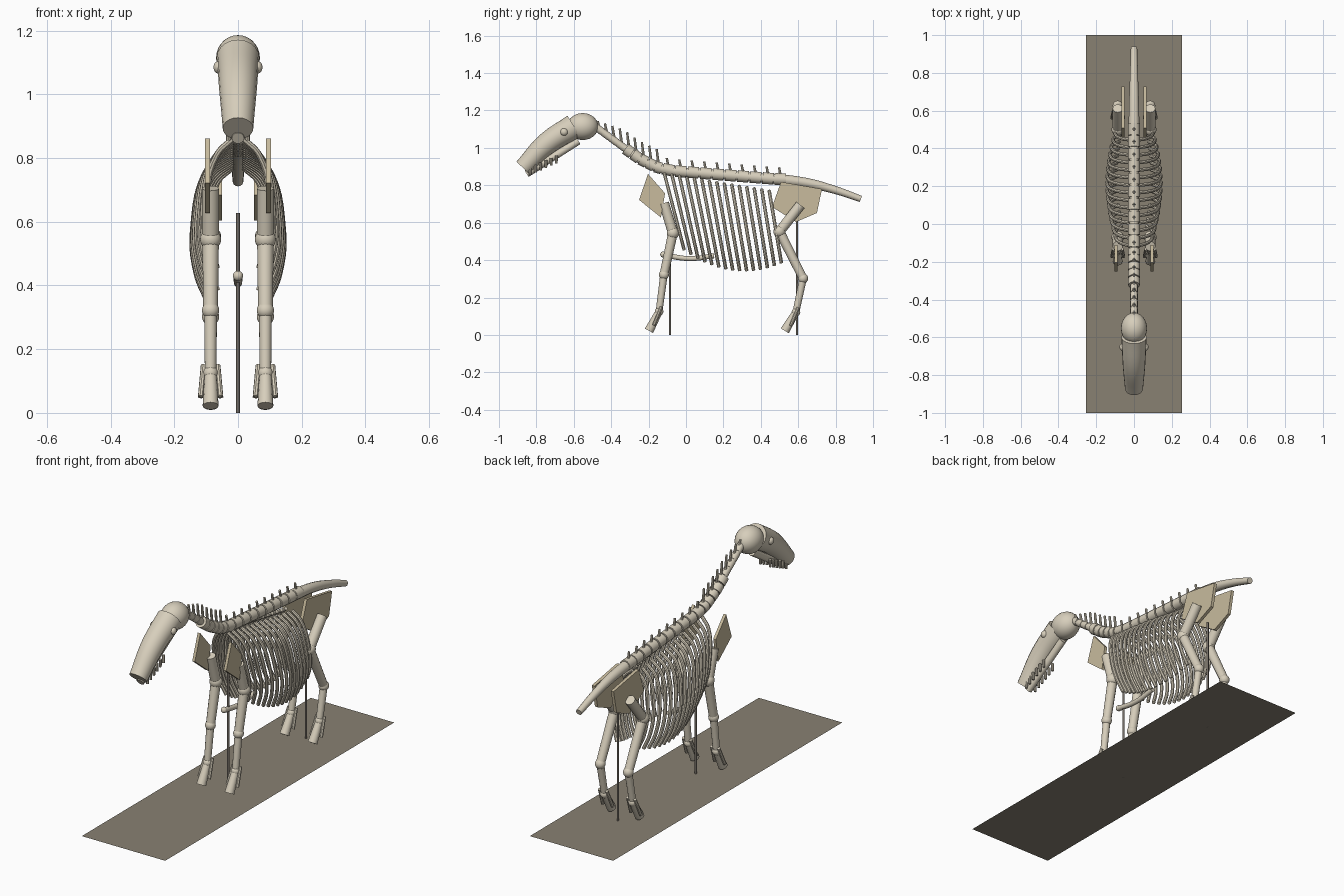
import bpy, bmesh, math
from mathutils import Vector

if "Cube" in bpy.data.objects:
    bpy.data.objects.remove(bpy.data.objects["Cube"])


def material(name, rgb):
    m = bpy.data.materials.new(name)
    m.diffuse_color = (*rgb, 1)
    m.use_nodes = True
    m.node_tree.nodes["Principled BSDF"].inputs["Base Color"].default_value = m.diffuse_color
    return m


BONE = material("bone", (0.68, 0.62, 0.50))
PLATE = material("flat_bone", (0.58, 0.50, 0.34))
STEEL = material("steel", (0.16, 0.14, 0.12))
BASE = material("base", (0.25, 0.22, 0.17))


def tubes(name, paths, mat=BONE, smooth=False, res=4):
    """Round tubes; each path is a list of (x, y, z, radius)."""
    cu = bpy.data.curves.new(name, 'CURVE')
    cu.dimensions = '3D'
    cu.bevel_depth = 1.0
    cu.bevel_resolution = res
    cu.resolution_u = 6
    cu.use_fill_caps = True
    for path in paths:
        sp = cu.splines.new('BEZIER' if smooth else 'POLY')
        pts = sp.bezier_points if smooth else sp.points
        pts.add(len(path) - 1)
        for p, (x, y, z, r) in zip(pts, path):
            p.co = (x, y, z) if smooth else (x, y, z, 1)
            p.radius = r
            if smooth:
                p.handle_left_type = p.handle_right_type = 'AUTO'
    cu.materials.append(mat)
    ob = bpy.data.objects.new(name, cu)
    bpy.context.collection.objects.link(ob)
    return ob


def ball(name, loc, size):
    bpy.ops.mesh.primitive_uv_sphere_add(segments=24, ring_count=14, location=loc)
    ob = bpy.context.object
    ob.name = name
    ob.scale = size
    ob.data.materials.append(BONE)


def plate(name, x, thick, outline):
    """Flat polygon in the yz plane, extruded along x."""
    bm = bmesh.new()
    f = bm.faces.new([bm.verts.new((x - thick / 2, y, z)) for y, z in outline])
    ext = bmesh.ops.extrude_face_region(bm, geom=[f])
    bmesh.ops.translate(bm, vec=(thick, 0, 0),
                        verts=[v for v in ext["geom"] if isinstance(v, bmesh.types.BMVert)])
    bmesh.ops.recalc_face_normals(bm, faces=bm.faces)
    me = bpy.data.meshes.new(name)
    bm.to_mesh(me)
    bm.free()
    me.materials.append(PLATE)
    bpy.context.collection.objects.link(bpy.data.objects.new(name, me))


# display base and support rods
bpy.ops.mesh.primitive_plane_add(size=1)
base = bpy.context.object
base.name = "display_base"
base.scale = (0.51, 2, 1)
base.data.materials.append(BASE)
tubes("support_rods", [[(0, y, 0, 0.006), (0, y, 0.627, 0.006)] for y in (-0.085, 0.594)], STEEL)

# spine: thin core, vertebrae and tail
SPINE = [(-0.48, 1.11), (-0.33, 1.0), (-0.25, 0.943), (-0.16, 0.897), (-0.08, 0.878),
         (0.12, 0.862), (0.50, 0.832)]


def spine_z(y):
    for (y0, z0), (y1, z1) in zip(SPINE, SPINE[1:]):
        if y <= y1:
            return z0 + (z1 - z0) * (y - y0) / (y1 - y0)
    return SPINE[-1][1]


tubes("spine_core", [[(0, y, z, 0.018 if y < -0.3 else 0.024) for y, z in SPINE]], smooth=True)
tubes("tail", [[(0, 0.47, 0.834, 0.03), (0, 0.65, 0.812, 0.026),
                (0, 0.80, 0.774, 0.021), (0, 0.935, 0.727, 0.017)]], smooth=True)
neck_y = [-0.465 + 0.0395 * i for i in range(9)]
back_y = [-0.095 + 0.0667 * i for i in range(10)]
vertebrae, spines = [], []
for ys, half in ((neck_y, 0.017), (back_y, 0.029)):
    for y in ys:
        r = 0.02 if y < -0.33 else 0.031
        vertebrae.append([(0, y + s * half, spine_z(y + s * half), r) for s in (-1, 1)])
        h = min(0.10, 0.045 + 0.4 * (y + 0.465)) if y < -0.12 else 0.064
        spines.append([(0, y + 0.004, spine_z(y), 0.008), (0, y - 0.008, spine_z(y) + h, 0.006)])
tubes("vertebrae", vertebrae)
tubes("vertebra_spines", spines, res=2)

# skull
ball("cranium", (0, -0.552, 1.114), (0.069, 0.083, 0.072))
tubes("snout", [[(0, -0.598, 1.115, 0.067), (0, -0.742, 1.024, 0.060),
                 (0, -0.872, 0.893, 0.048)]], smooth=True, res=8)
tubes("lower_jaw", [[(0, -0.575, 1.037, 0.02), (0, -0.72, 0.945, 0.02),
                     (0, -0.852, 0.862, 0.02)]], smooth=True)
teeth = []
for s in (-1, 1):
    ball("eye", (s * 0.06, -0.652, 1.085), (0.017, 0.02, 0.02))
    for i in range(6):
        y, z = -0.833 + 0.028 * i, 0.872 + 0.0125 * i
        teeth.append([(s * 0.03, y, z + 0.025, 0.008), (s * 0.03, y, z - 0.017, 0.007)])
tubes("teeth", teeth, res=2)

# rib cage and breastbone
ribs = []
for i in range(15):
    t = i / 14
    bulge = math.sin(math.pi * (0.12 + 0.76 * t))
    w = 0.075 + 0.066 * bulge
    y0, tilt = -0.115 + 0.56 * t, 0.105 - 0.04 * t
    zt = 0.86 - 0.09 * t
    zb = 0.455 - 0.36 * t + 0.29 * t * t
    h = zt - zb
    for s in (-1, 1):
        ribs.append([(s * a * w if a else s * 0.018, y0 + tilt * k, zt - h * k, 0.0095)
                     for a, k in ((0, 0), (0.66, 0.12), (1.0, 0.5), (0.93, 0.8), (0.66, 1.0))])
tubes("ribs", ribs, smooth=True, res=2)
tubes("breastbone", [[(0, -0.122, 0.428, 0.014), (0, 0.02, 0.408, 0.013),
                      (0, 0.15, 0.423, 0.013)]], smooth=True)
ball("breastbone_knob", (0, -0.122, 0.43), (0.016, 0.016, 0.016))

# limbs: (y, z) joints from the top down to the hoof tip
LIMBS = {
    "front": [(-0.118, 0.705), (-0.07, 0.545), (-0.118, 0.322), (-0.144, 0.125), (-0.198, 0.022)],
    "hind": [(0.612, 0.695), (0.50, 0.553), (0.626, 0.302), (0.588, 0.122), (0.528, 0.022)],
}
RADII = [(0.027, 0.027), (0.026, 0.023), (0.020, 0.018), (0.019, 0.025)]
for s, side in ((-1, "right"), (1, "left")):
    x = s * 0.086
    for kind, js in LIMBS.items():
        tubes(f"{kind}_leg_bones_{side}",
              [[(x, *a, ra), (x, *b, rb)] for a, b, (ra, rb) in zip(js, js[1:], RADII)])
        for (y, z), r in zip(js[1:4], (0.033, 0.027, 0.023)):
            ball(f"{kind}_joint_{side}", (x, y, z), (r, r, r))
        fy, fz = js[3]
        tubes(f"{kind}_side_toes_{side}",
              [[(x + d * 0.022, fy + 0.012, fz + 0.025, 0.009),
                (x + d * 0.031, fy - 0.028, fz - 0.073, 0.009)] for d in (-1, 1)], res=2)
    plate(f"shoulder_blade_{side}", s * 0.096, 0.016,
          [(-0.203, 0.861), (-0.112, 0.757), (-0.134, 0.628), (-0.251, 0.722)])
    plate(f"pelvis_{side}", s * 0.058, 0.017,
          [(0.508, 0.818), (0.727, 0.78), (0.70, 0.652), (0.588, 0.604), (0.46, 0.684)])

# turn tubes into meshes and smooth round parts
bpy.ops.object.select_all(action='DESELECT')
for ob in bpy.data.objects:
    if ob.type == 'CURVE':
        ob.select_set(True)
        bpy.context.view_layer.objects.active = ob
bpy.ops.object.convert(target='MESH')
bpy.ops.object.select_all(action='SELECT')
bpy.ops.object.shade_smooth_by_angle(angle=math.radians(40))
